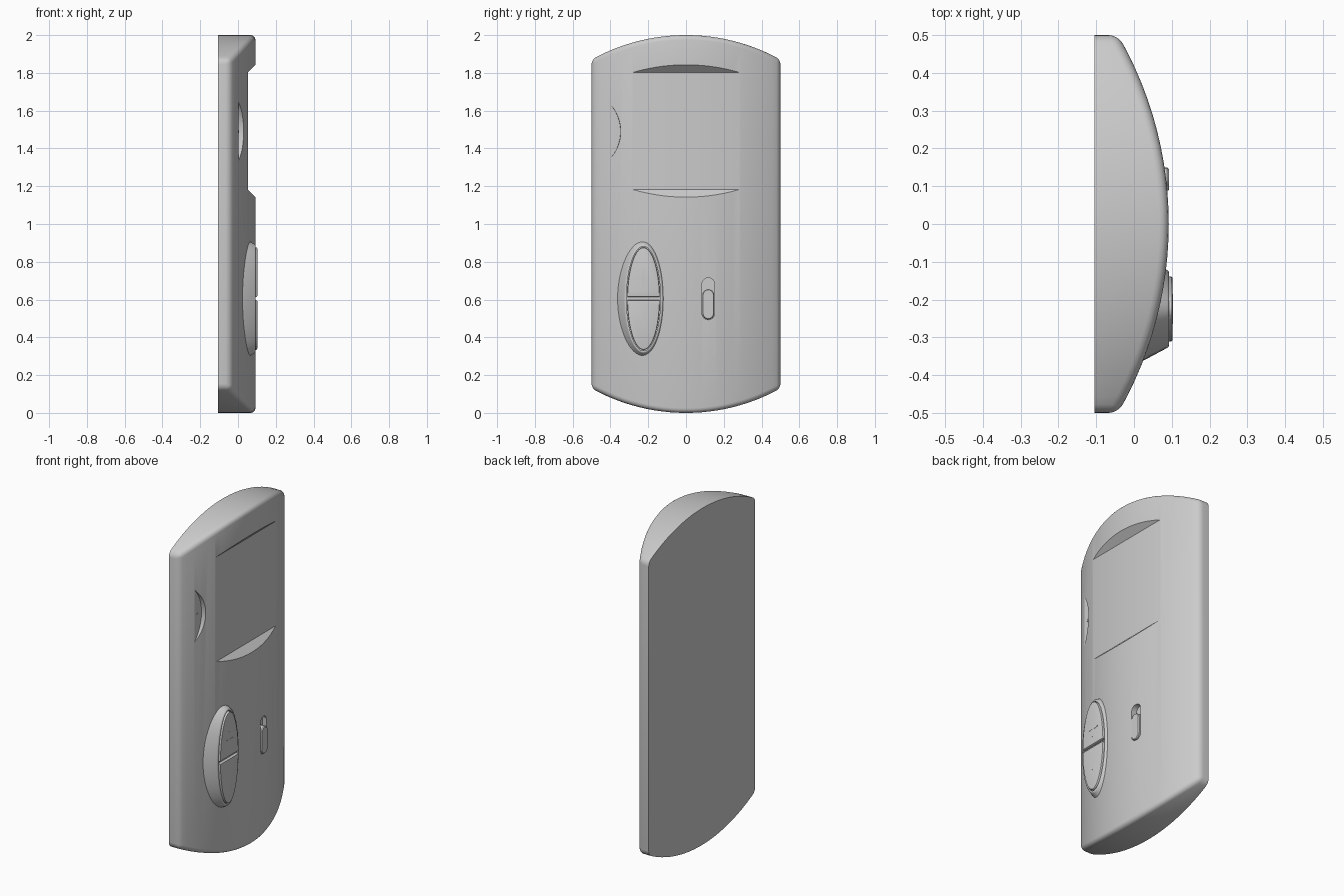
import bpy, bmesh, math

cube = bpy.data.objects.get("Cube")
if cube:
    bpy.data.objects.remove(cube, do_unlink=True)

GREY = (0.6, 0.6, 0.6, 1)
mat = bpy.data.materials.new("light grey plastic")
mat.use_nodes = True
mat.diffuse_color = GREY
mat.node_tree.nodes["Principled BSDF"].inputs["Base Color"].default_value = GREY

BACK, FRONT, R_FACE, R_END = -0.105, 0.092, 1.0, 1.03


def finish(name, bm):
    bmesh.ops.recalc_face_normals(bm, faces=bm.faces)
    mesh = bpy.data.meshes.new(name)
    bm.to_mesh(mesh)
    bm.free()
    ob = bpy.data.objects.new(name, mesh)
    bpy.context.collection.objects.link(ob)
    mesh.materials.append(mat)
    return ob


def activate(ob):
    bpy.ops.object.select_all(action='DESELECT')
    ob.select_set(True)
    bpy.context.view_layer.objects.active = ob


def smooth(ob):
    activate(ob)
    bpy.ops.object.shade_smooth_by_angle(angle=math.radians(30))


def loft(name, rings):
    """Closed solid through (x, [(y, z), ...]) rings."""
    bm = bmesh.new()
    loops = [[bm.verts.new((x, y, z)) for y, z in pts] for x, pts in rings]
    for a, b in zip(loops, loops[1:]):
        for i in range(len(a)):
            j = (i + 1) % len(a)
            bm.faces.new((a[i], a[j], b[j], b[i]))
    bm.faces.new(loops[0])
    bm.faces.new(loops[-1])
    return finish(name, bm)


def ellipse(cy, cz, a, b, n=64):
    return [(cy + a * math.cos(t), cz + b * math.sin(t))
            for t in (2 * math.pi * i / n for i in range(n))]


def slot(cy, z0, z1, r, n=12):
    arc = [math.pi * i / n for i in range(n + 1)]
    return ([(cy + r * math.cos(t), z1 - r + r * math.sin(t)) for t in arc]
            + [(cy - r * math.cos(t), z0 + r - r * math.sin(t)) for t in arc])


def rect(y0, y1, z0, z1):
    return [(y0, z0), (y1, z0), (y1, z1), (y0, z1)]


def cut(ob, cutter):
    cutter.hide_render = True
    mod = ob.modifiers.new("cut", 'BOOLEAN')
    mod.operation, mod.solver, mod.object = 'DIFFERENCE', 'EXACT', cutter
    activate(ob)
    bpy.ops.object.modifier_apply(modifier=mod.name)
    bpy.data.objects.remove(cutter, do_unlink=True)


# Body: flat back, bowed face, arched ends, rounded face border
bm = bmesh.new()
cols, N = [], 24
for i in range(N + 1):
    y = i / N - 0.5
    x = FRONT - R_FACE + math.sqrt(R_FACE ** 2 - y * y)
    rise = R_END - math.sqrt(R_END ** 2 - y * y)
    cols.append([bm.verts.new(p) for p in (
        (BACK, y, rise), (x, y, rise), (x, y, 2 - rise), (BACK, y, 2 - rise))])
for a, b in zip(cols, cols[1:]):
    for k in range(3):
        bm.faces.new((a[k], a[k + 1], b[k + 1], b[k]))
bm.faces.new([c[0] for c in cols] + [c[3] for c in reversed(cols)])
bm.faces.new(cols[0])
bm.faces.new(cols[-1])
border = [bm.edges.get((a[k], b[k])) for a, b in zip(cols, cols[1:]) for k in (1, 2)]
for c in (cols[0], cols[-1]):
    border += [bm.edges.get((c[k], c[k + 1])) for k in range(3)]
bmesh.ops.bevel(bm, geom=border, offset=0.025, segments=4, profile=0.5, affect='EDGES')
body = finish("body", bm)

# Screen recess, thumb notch and switch slot
cut(body, loft("screen_cutter", [(0.052, rect(-0.45, 0.45, 1.182, 1.803)),
                                 (0.132, rect(-0.45, 0.45, 1.102, 1.883))]))
cut(body, loft("notch_cutter", [(0.003, ellipse(-0.562, 1.49, 0.215, 0.215, 96)),
                                (0.2, ellipse(-0.562, 1.49, 0.222, 0.222, 96))]))
cut(body, loft("slot_cutter", [(0.055, slot(0.118, 0.493, 0.715, 0.033)),
                               (0.2, slot(0.118, 0.493, 0.715, 0.033))]))
smooth(body)

# Small round stud on the notch floor
smooth(loft("notch_stud", [(-0.01, ellipse(-0.388, 1.49, 0.008, 0.008, 16)),
                           (0.005, ellipse(-0.388, 1.49, 0.008, 0.008, 16))]))

# Sliding switch
smooth(loft("switch_knob", [(0.04, slot(0.118, 0.495, 0.655, 0.031)),
                            (0.088, slot(0.118, 0.495, 0.655, 0.031)),
                            (0.093, slot(0.118, 0.499, 0.651, 0.027))]))

# Oval button base with tapered wall and raised rim
PY, PZ = -0.225, 0.605
smooth(loft("button_base", [(x, ellipse(PY, PZ, a, a + 0.186)) for x, a in (
    (0.0, 0.15), (0.088, 0.103), (0.092, 0.099), (0.093, 0.096),
    (0.093, 0.09), (0.085, 0.09))]))

# Two half oval buttons, mirrored up and down
for name, s in (("upper_button", 1), ("lower_button", -1)):
    rings = []
    for x, inset in ((0.08, 0), (0.098, 0), (0.101, 0.002), (0.102, 0.006)):
        a, b, gap = 0.086 - inset, 0.271 - inset, 0.008 + inset
        t0 = math.asin(gap / b)
        arc = [t0 + (math.pi - 2 * t0) * i / 32 for i in range(33)]
        rings.append((x, [(PY + a * math.cos(t), PZ + s * b * math.sin(t)) for t in arc]))
    smooth(loft(name, rings))


# Thin plus and minus marks
def bar(name, cy, cz, wy, wz, top):
    loft(name, [(0.1, rect(cy - wy, cy + wy, cz - wz, cz + wz)),
                (top, rect(cy - wy, cy + wy, cz - wz, cz + wz))])


bar("plus_upright", PY, 0.71, 0.005, 0.05, 0.103)
bar("plus_cross", PY, 0.71, 0.04, 0.005, 0.1032)
bar("minus_mark", PY, 0.5, 0.005, 0.045, 0.103)
